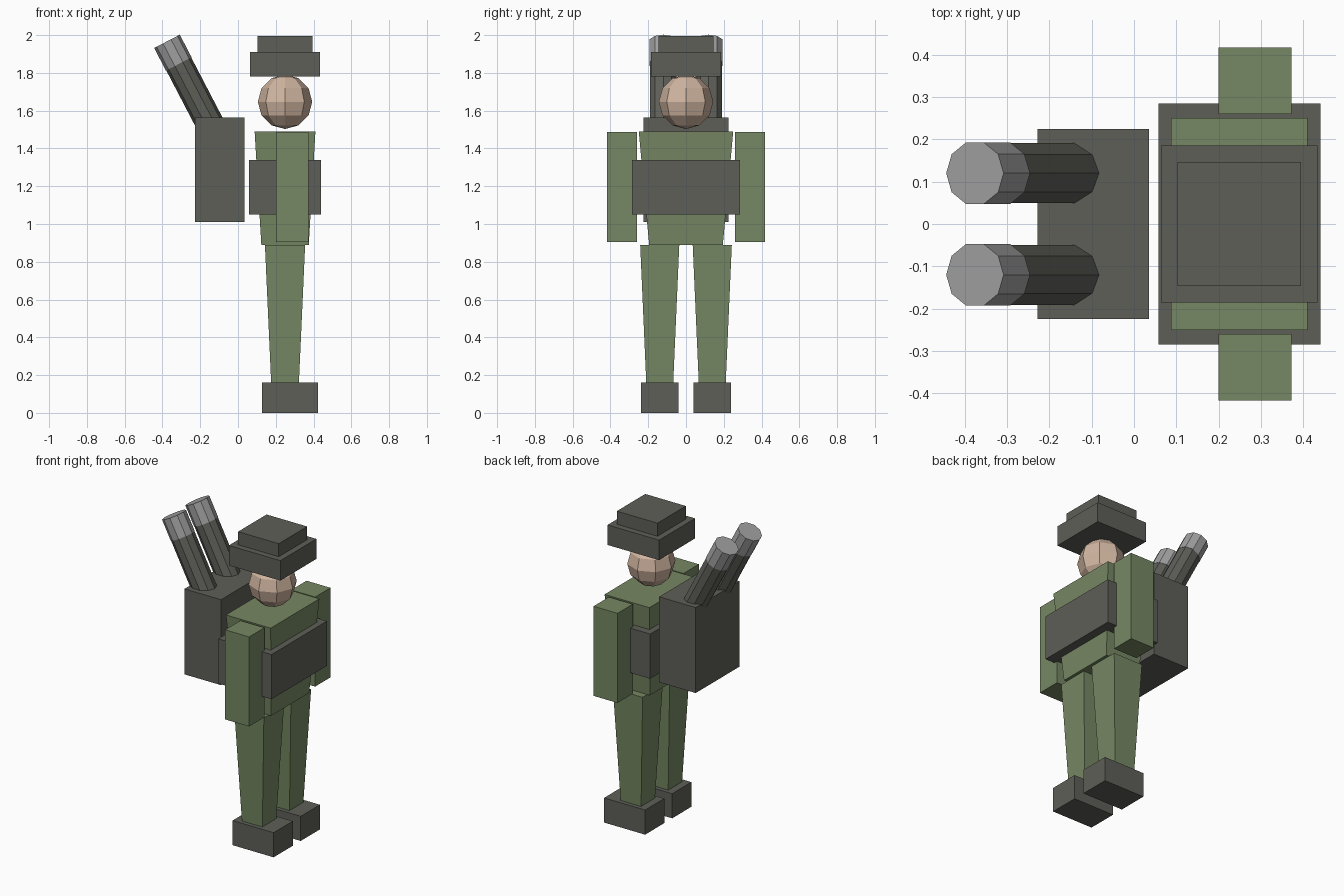
import bpy, bmesh, math
from mathutils import Matrix, Vector

cube = bpy.data.objects.get("Cube")
if cube:
    bpy.data.objects.remove(cube, do_unlink=True)


def material(name, rgb):
    m = bpy.data.materials.new(name)
    m.use_nodes = True
    m.diffuse_color = (*rgb, 1)
    bsdf = next(n for n in m.node_tree.nodes if n.type == 'BSDF_PRINCIPLED')
    bsdf.inputs["Base Color"].default_value = (*rgb, 1)
    return m


GREEN = material("uniform_green", (0.182, 0.243, 0.125))
DARK = material("dark_grey", (0.113, 0.113, 0.099))
STEEL = material("light_steel", (0.35, 0.35, 0.35))
SKIN = material("skin", (0.63, 0.46, 0.35))


def finish(name, bm, mat):
    mesh = bpy.data.meshes.new(name)
    bmesh.ops.recalc_face_normals(bm, faces=bm.faces)
    bm.to_mesh(mesh)
    bm.free()
    mesh.materials.append(mat)
    obj = bpy.data.objects.new(name, mesh)
    bpy.context.collection.objects.link(obj)
    return obj


def block(name, mat, center, size, z0, z1, taper=1.0):
    """Box from z0 to z1; size is the top, taper scales the bottom."""
    bm = bmesh.new()
    bmesh.ops.create_cube(bm, size=1)
    for v in bm.verts:
        top = v.co.z > 0
        s = 1 if top else taper
        v.co = Vector((center[0] + v.co.x * size[0] * s,
                       center[1] + v.co.y * size[1] * s,
                       z1 if top else z0))
    return finish(name, bm, mat)


def tube(name, mat, tip, tilt, start, length, radius):
    """Ten-sided cylinder running back from the tip along a tilted axis."""
    bm = bmesh.new()
    bmesh.ops.create_cone(bm, cap_ends=True, segments=10, radius1=radius,
                          radius2=radius, depth=length)
    place = (Matrix.Translation(tip) @ Matrix.Rotation(-tilt, 4, 'Y')
             @ Matrix.Translation((0, 0, -start - length / 2))
             @ Matrix.Rotation(math.pi / 2, 4, 'Z'))
    bmesh.ops.transform(bm, matrix=place, verts=bm.verts)
    return finish(name, bm, mat)


BODY_X = 0.249

# Body, chest pack and hat
block("torso", GREEN, (BODY_X, 0), (0.322, 0.5), 0.89, 1.49, 0.78)
block("chest_band", DARK, (BODY_X, 0), (0.383, 0.57), 1.05, 1.34)
block("hat_brim", DARK, (BODY_X, 0), (0.37, 0.37), 1.78, 1.91)
block("hat_crown", DARK, (BODY_X, 0), (0.292, 0.292), 1.91, 1.995)

# Head
bm = bmesh.new()
bmesh.ops.create_uvsphere(bm, u_segments=8, v_segments=6, radius=0.144)
bmesh.ops.translate(bm, vec=(BODY_X, 0, 1.647), verts=bm.verts)
finish("head", bm, SKIN)

# Backpack
block("backpack", DARK, (-0.096, 0), (0.263, 0.45), 1.01, 1.565)

# Limbs and launcher tubes on both sides
for side, s in (("left", 1), ("right", -1)):
    block(side + "_boot", DARK, (0.275, s * 0.139), (0.295, 0.197), 0, 0.16)
    block(side + "_leg", GREEN, (BODY_X, s * 0.139), (0.213, 0.207), 0.16, 0.89, 0.69)
    block(side + "_arm", GREEN, (0.286, s * 0.339), (0.172, 0.157), 0.905, 1.487)
    tip = (-0.376, s * 0.12, 1.967)
    tilt = math.radians(27.5)
    tube(side + "_launcher_tube", DARK, tip, tilt, 0.13, 0.47, 0.0745)
    tube(side + "_launcher_tip", STEEL, tip, tilt, 0, 0.135, 0.0765)
